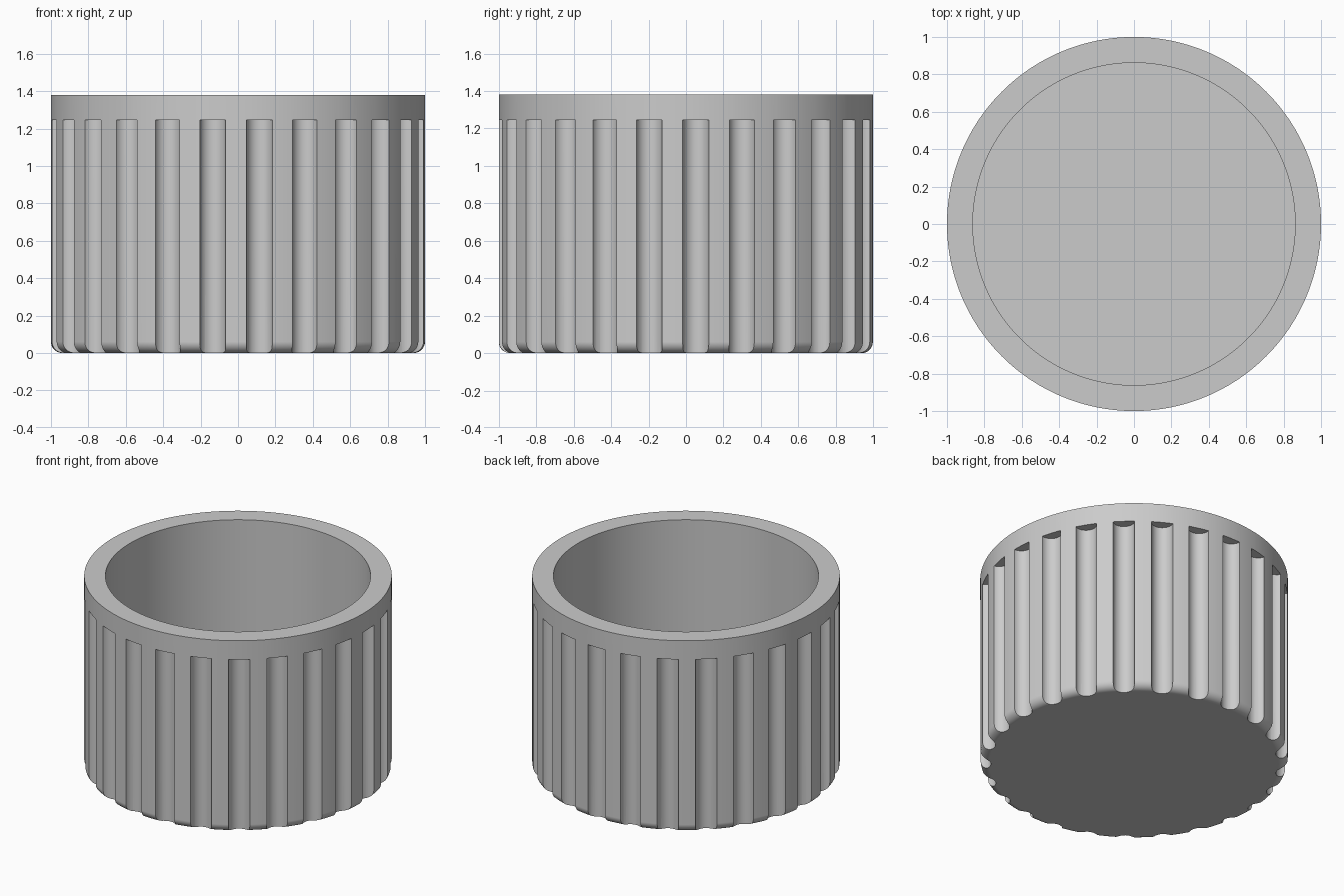
import bpy, bmesh
from math import sin, cos, pi, radians
from mathutils import Matrix, Vector

if "Cube" in bpy.data.objects:
    bpy.data.objects.remove(bpy.data.objects["Cube"], do_unlink=True)

RADIUS, HEIGHT, WALL = 1.0, 1.38, 0.138
FLUTES, FLUTE_R, FLUTE_TOP = 25, 0.07, 1.245
FLUTE_START = radians(3)
FILLET, FILLET_STEPS = 0.06, 8


def mesh_object(name, bm):
    mesh = bpy.data.meshes.new(name)
    bm.to_mesh(mesh)
    bm.free()
    obj = bpy.data.objects.new(name, mesh)
    bpy.context.collection.objects.link(obj)
    return obj


grey = bpy.data.materials.new("plain grey")
grey.use_nodes = True
colour = (0.6, 0.6, 0.6, 1)
grey.diffuse_color = colour
grey.node_tree.nodes["Principled BSDF"].inputs["Base Color"].default_value = colour

# Cup body: lathed wall and floor with a rounded bottom edge
profile = [(0, 0)]
for i in range(FILLET_STEPS + 1):
    a = pi / 2 * i / FILLET_STEPS
    profile.append((RADIUS - FILLET + FILLET * sin(a), FILLET - FILLET * cos(a)))
profile += [(RADIUS, HEIGHT), (RADIUS - WALL, HEIGHT), (RADIUS - WALL, WALL), (0, WALL)]

bm = bmesh.new()
verts = [bm.verts.new((r, 0, z)) for r, z in profile]
edges = [bm.edges.new(pair) for pair in zip(verts, verts[1:])]
bmesh.ops.spin(bm, geom=verts + edges, cent=(0, 0, 0), axis=(0, 0, 1),
               angle=2 * pi, steps=FLUTES * 8)
bmesh.ops.remove_doubles(bm, verts=bm.verts, dist=0.0005)
bmesh.ops.recalc_face_normals(bm, faces=bm.faces)
cup = mesh_object("cup_body", bm)
cup.data.materials.append(grey)

# Round cutters for the flutes, open at the bottom and stopped below the collar
bm = bmesh.new()
depth = FLUTE_TOP + 0.1
for i in range(FLUTES):
    a = FLUTE_START + 2 * pi * i / FLUTES
    place = Matrix.Rotation(a, 4, 'Z') @ Matrix.Translation(
        Vector((RADIUS, 0, FLUTE_TOP - depth / 2)))
    bmesh.ops.create_cone(bm, cap_ends=True, segments=32, radius1=FLUTE_R,
                          radius2=FLUTE_R, depth=depth, matrix=place)
cutter = mesh_object("flute_cutter", bm)
cutter.data.materials.append(grey)
cutter.hide_render = True

# Cut the flutes
cut = cup.modifiers.new("flutes", 'BOOLEAN')
cut.operation = 'DIFFERENCE'
cut.solver = 'EXACT'
cut.object = cutter
bpy.ops.object.select_all(action='DESELECT')
cup.select_set(True)
bpy.context.view_layer.objects.active = cup
bpy.ops.object.modifier_apply(modifier=cut.name)
bpy.data.objects.remove(cutter, do_unlink=True)

# Smooth curves, crisp rims
bpy.ops.object.shade_smooth_by_angle(angle=radians(25))
weighted = cup.modifiers.new("clean shading", 'WEIGHTED_NORMAL')
weighted.keep_sharp = True
